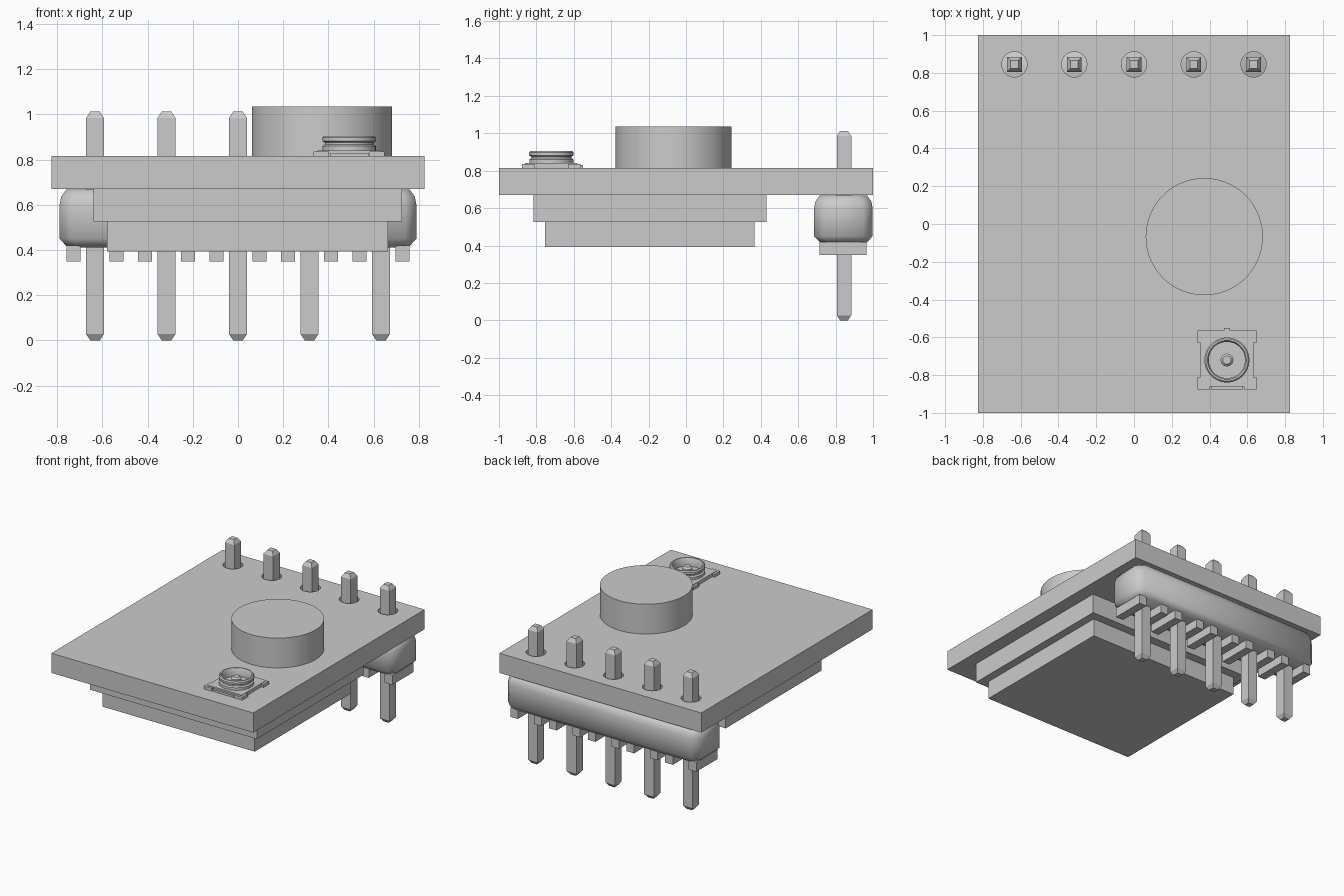
import bpy, bmesh, math

if "Cube" in bpy.data.objects:
    bpy.data.objects.remove(bpy.data.objects["Cube"])

grey = bpy.data.materials.new("light_grey")
grey.diffuse_color = (0.6, 0.6, 0.6, 1)
grey.use_nodes = True
grey.node_tree.nodes["Principled BSDF"].inputs["Base Color"].default_value = grey.diffuse_color


def finish(name, bm, smooth=None):
    bmesh.ops.recalc_face_normals(bm, faces=bm.faces[:])
    me = bpy.data.meshes.new(name)
    bm.to_mesh(me)
    bm.free()
    ob = bpy.data.objects.new(name, me)
    bpy.context.collection.objects.link(ob)
    me.materials.append(grey)
    if smooth:
        bpy.ops.object.select_all(action='DESELECT')
        ob.select_set(True)
        bpy.context.view_layer.objects.active = ob
        bpy.ops.object.shade_smooth_by_angle(angle=math.radians(smooth))
    return ob


def loft(bm, rings):
    """Skin closed rings of points and cap both ends."""
    loops = [[bm.verts.new(p) for p in r] for r in rings]
    n = len(loops[0])
    for a, b in zip(loops, loops[1:]):
        for i in range(n):
            j = (i + 1) % n
            bm.faces.new((a[i], a[j], b[j], b[i]))
    bm.faces.new(loops[0][::-1])
    bm.faces.new(loops[-1])


def rect(x0, x1, y0, y1, z):
    return [(x0, y0, z), (x1, y0, z), (x1, y1, z), (x0, y1, z)]


def add_box(bm, x0, x1, y0, y1, z0, z1):
    loft(bm, [rect(x0, x1, y0, y1, z0), rect(x0, x1, y0, y1, z1)])


def box(name, *dims):
    bm = bmesh.new()
    add_box(bm, *dims)
    return finish(name, bm)


def circle(cx, cy, r, z, n):
    return [(cx + r * math.cos(2 * math.pi * i / n),
             cy + r * math.sin(2 * math.pi * i / n), z) for i in range(n)]


def lathe(name, cx, cy, profile, n=48, smooth=35):
    bm = bmesh.new()
    loft(bm, [circle(cx, cy, r, z, n) for r, z in profile])
    return finish(name, bm, smooth)


PIN_X = [-0.633, -0.3165, 0, 0.3165, 0.633]
PIN_Y = 0.845

# Circuit board with pin holes
board = box("circuit_board", -0.825, 0.825, -1, 1, 0.67, 0.815)
bm = bmesh.new()
for x in PIN_X:
    loft(bm, [circle(x, PIN_Y, 0.067, z, 32) for z in (0.6, 0.9)])
cutter = finish("hole_cutter", bm)
cutter.hide_render = True
mod = board.modifiers.new("holes", 'BOOLEAN')
mod.object = cutter
mod.solver = 'EXACT'
bpy.context.view_layer.objects.active = board
bpy.ops.object.modifier_apply(modifier=mod.name)
bpy.data.objects.remove(cutter)

# Stepped blocks under the board
box("upper_block", -0.64, 0.725, -0.815, 0.43, 0.525, 0.67)
box("lower_block", -0.58, 0.665, -0.755, 0.365, 0.393, 0.525)

# Round cell on top
lathe("round_cell", 0.372, -0.067, [(0.31, 0.815), (0.31, 1.035)], 96)

# Header body: chamfered plan, narrowing at top and bottom
def chamfered(inset, z, c=0.05):
    x, y0, y1 = 0.79 - inset, 0.685 + inset, 0.998 - inset
    return [(-x + c, y0, z), (x - c, y0, z), (x, y0 + c, z), (x, y1 - c, z),
            (x - c, y1, z), (-x + c, y1, z), (-x, y1 - c, z), (-x, y0 + c, z)]


bm = bmesh.new()
loft(bm, [chamfered(i, z) for i, z in
          ((0.035, 0.412), (0, 0.45), (0, 0.60), (0.007, 0.635), (0.03, 0.668))])
finish("header_body", bm, 50)

# Header feet either side of every pin
bm = bmesh.new()
for x in PIN_X:
    for s in (-1, 1):
        c = x + s * 0.096
        add_box(bm, c - 0.031, c + 0.031, 0.715, 0.965, 0.35, 0.42)
finish("header_feet", bm)

# Square header pins with tapered tips
bm = bmesh.new()
for x in PIN_X:
    loft(bm, [rect(x - h, x + h, PIN_Y - h, PIN_Y + h, z) for h, z in
              ((0.021, 0), (0.039, 0.027), (0.039, 0.985), (0.021, 1.013))])
finish("header_pins", bm)

# Antenna connector: base, solder pads, ring socket, centre contact
CX, CY, Z = 0.492, -0.72, 0.815
box("connector_base", CX - 0.14, CX + 0.14, CY - 0.14, CY + 0.14, Z, Z + 0.026)
bm = bmesh.new()
for s in (-1, 1):
    a, b = sorted((CX + s * 0.09, CX + s * 0.157))
    add_box(bm, a, b, CY - 0.157, CY - 0.09, Z, Z + 0.022)
    add_box(bm, a, b, CY + 0.09, CY + 0.155, Z, Z + 0.022)
add_box(bm, CX - 0.09, CX + 0.09, CY + 0.13, CY + 0.155, Z, Z + 0.022)
add_box(bm, CX - 0.015, CX + 0.015, CY + 0.15, CY + 0.17, Z, Z + 0.015)
add_box(bm, CX - 0.085, CX + 0.085, CY - 0.155, CY - 0.13, Z, Z + 0.015)
finish("connector_pads", bm)
lathe("connector_ring", CX, CY,
      [(0.118, Z + 0.02), (0.118, Z + 0.045), (0.107, Z + 0.052), (0.107, Z + 0.06),
       (0.119, Z + 0.067), (0.119, Z + 0.082), (0.112, Z + 0.09), (0.103, Z + 0.09),
       (0.096, Z + 0.08), (0.096, Z + 0.03)])
lathe("connector_contact", CX, CY,
      [(0.034, Z + 0.02), (0.034, Z + 0.065), (0.022, Z + 0.077)], 16)
